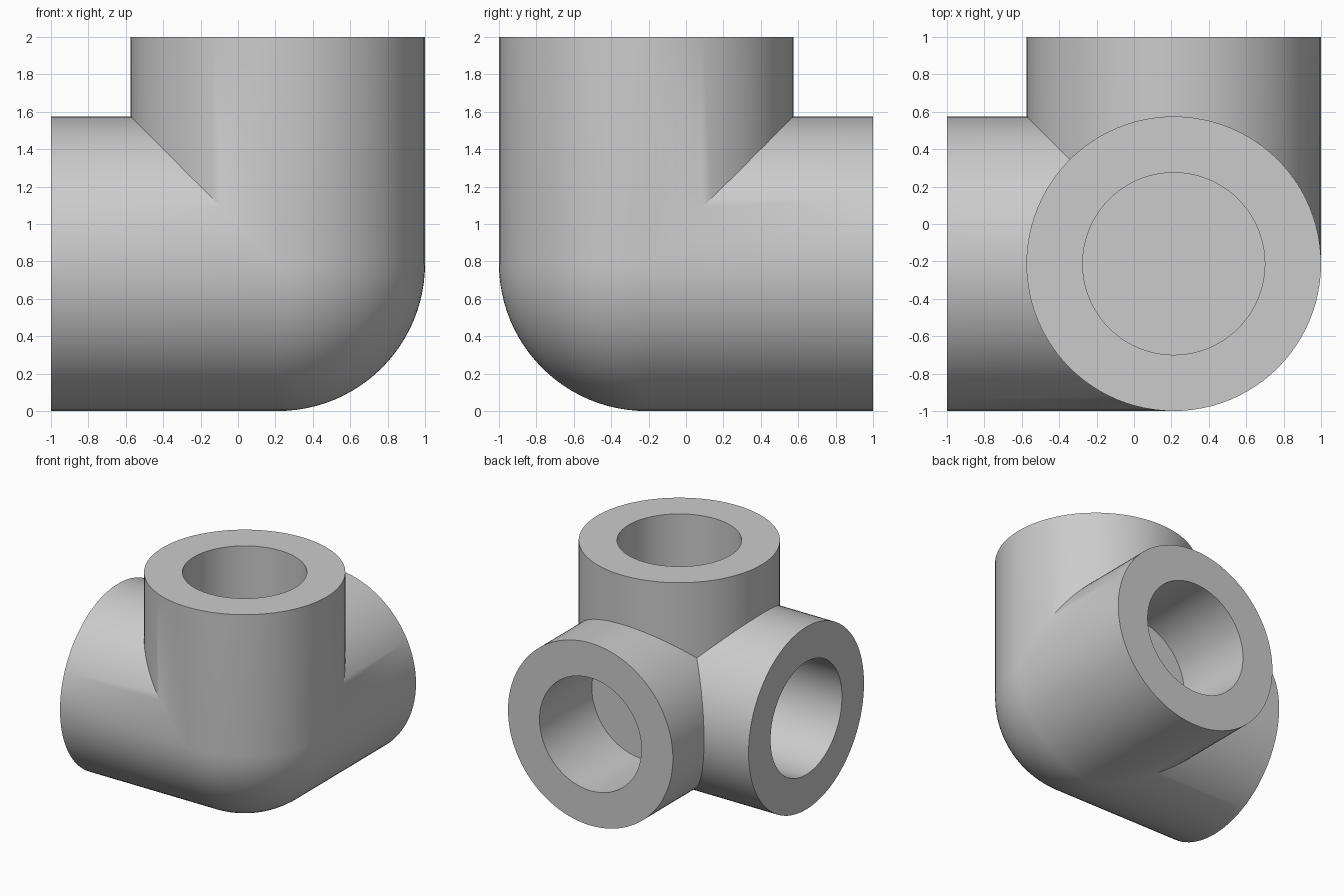
import bpy, bmesh
from math import sin, cos, pi
from mathutils import Vector

cube = bpy.data.objects.get("Cube")
if cube:
    bpy.data.objects.remove(cube, do_unlink=True)

R, BORE, DEPTH = 0.7875, 0.487, 0.715    # pipe radius, socket radius and depth
REACH = 2 - R                            # arm length from the joint centre
N = 96                                   # sides of each arm
CENTRE = Vector((1 - R, R - 1, R))
AXES = [Vector((-1, 0, 0)), Vector((0, 1, 0)), Vector((0, 0, 1))]

bm = bmesh.new()


def bridge(a, b):
    for i in range(N):
        j = (i + 1) % N
        bm.faces.new((a[i], a[j], b[j], b[i]))


# Three arms, mitred where they meet, each with a blind round socket
for k in range(3):
    d, u, v = AXES[k], AXES[(k + 1) % 3], AXES[(k + 2) % 3]

    def ring(radius, height):
        verts = []
        for i in range(N):
            a = 2 * pi * i / N
            p, q = radius * cos(a), radius * sin(a)
            t = max(0, p, q) if height is None else height
            verts.append(bm.verts.new(CENTRE + p * u + q * v + t * d))
        return verts

    rings = [ring(R, None), ring(R, REACH), ring(BORE, REACH), ring(BORE, REACH - DEPTH)]
    for a, b in zip(rings, rings[1:]):
        bridge(a, b)
    bm.faces.new(rings[-1])

# Rounded outer corner: one eighth of a sphere closing the joint
M = N // 4
grid = []
for i in range(M + 1):
    lat = pi / 2 * i / M
    row = []
    for j in range(M + 1):
        lon = pi / 2 * j / M
        n = (AXES[0] * cos(lon) + AXES[1] * sin(lon)) * cos(lat) + AXES[2] * sin(lat)
        row.append(bm.verts.new(CENTRE - R * n))
    grid.append(row)
for i in range(M):
    for j in range(M):
        bm.faces.new((grid[i][j], grid[i][j + 1], grid[i + 1][j + 1], grid[i + 1][j]))

# Weld the seams into one closed skin
bmesh.ops.remove_doubles(bm, verts=bm.verts[:], dist=0.0001)
bmesh.ops.recalc_face_normals(bm, faces=bm.faces[:])
mesh = bpy.data.meshes.new("corner_pipe_fitting")
bm.to_mesh(mesh)
bm.free()

fitting = bpy.data.objects.new("corner_pipe_fitting", mesh)
bpy.context.collection.objects.link(fitting)

# Plain grey material
grey = bpy.data.materials.new("plain_grey")
colour = (0.6, 0.6, 0.6, 1)
grey.diffuse_color = colour
grey.use_nodes = True
grey.node_tree.nodes["Principled BSDF"].inputs["Base Color"].default_value = colour
mesh.materials.append(grey)

# Smooth pipes with crisp rims and mitres
bpy.ops.object.select_all(action="DESELECT")
fitting.select_set(True)
bpy.context.view_layer.objects.active = fitting
bpy.ops.object.shade_smooth_by_angle(angle=pi / 6)
